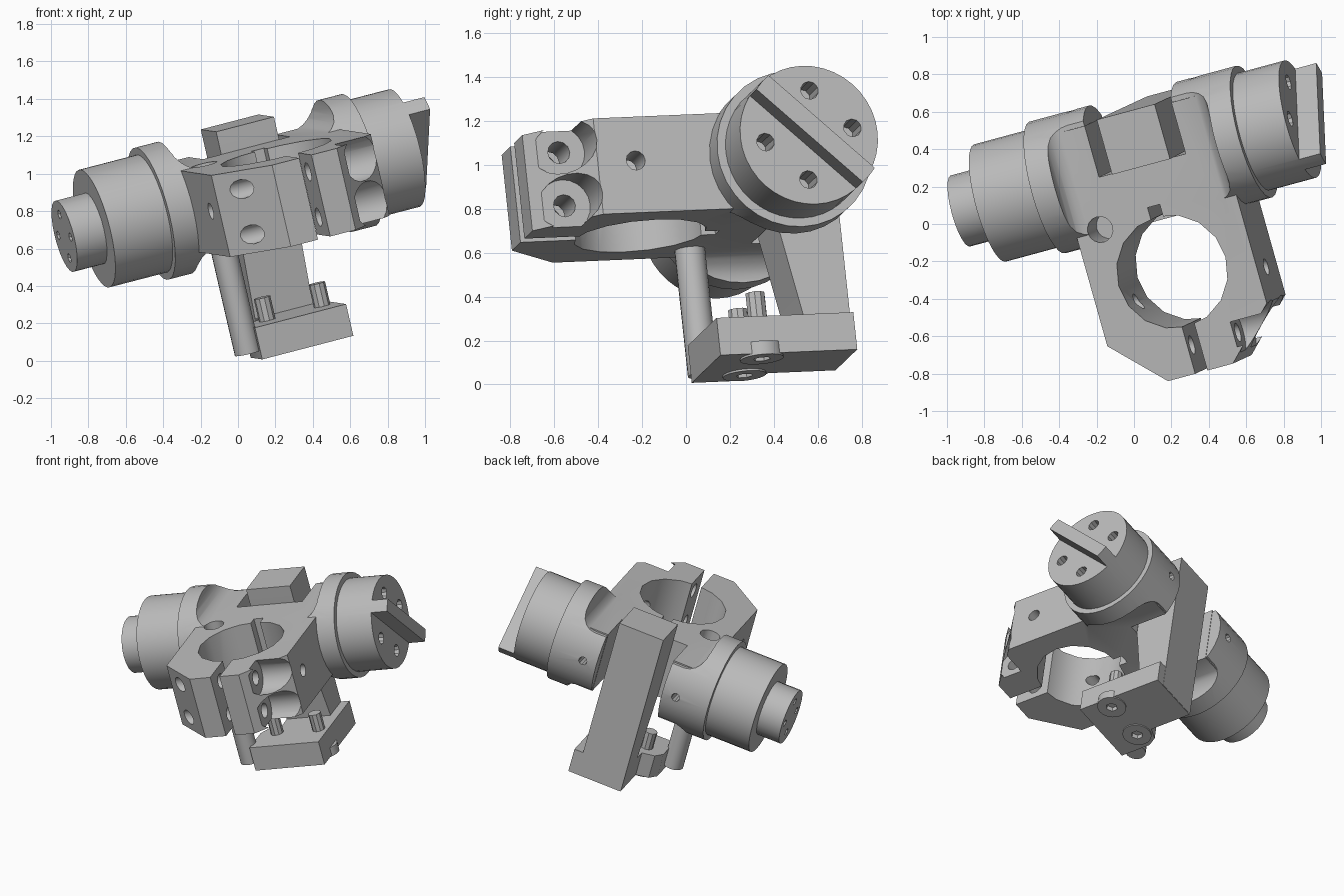
import bpy, bmesh, math
from mathutils import Matrix, Vector

old = bpy.data.objects.get("Cube")
if old:
    bpy.data.objects.remove(old, do_unlink=True)

# Tilted assembly frame: U along the shafts, V to the back, W up the clamp
U = Vector((0.936, 0.253, 0.243)).normalized()
W = Vector((-0.232, -0.106, 0.967))
W = (W - W.dot(U) * U).normalized()
V = W.cross(U)
FRAME = Matrix((U, V, W)).transposed().to_4x4()
MID = 0.397                 # middle of the clamp along U
AX_B, AX_C = 0.345, 0.845   # shaft axis along V and W
LOW, TOP = 0.61, 1.06       # clamp underside and top

metal = bpy.data.materials.new("grey metal")
metal.use_nodes = True
GREY = (0.5, 0.5, 0.5, 1)
metal.diffuse_color = GREY
metal.node_tree.nodes["Principled BSDF"].inputs["Base Color"].default_value = GREY


def finish(name, bm):
    bmesh.ops.recalc_face_normals(bm, faces=bm.faces)
    me = bpy.data.meshes.new(name)
    bm.to_mesh(me)
    bm.free()
    me.materials.append(metal)
    ob = bpy.data.objects.new(name, me)
    bpy.context.collection.objects.link(ob)
    ob.matrix_world = FRAME
    return ob


def prism(name, pts, lo, hi, place=lambda p, q, h: (p, q, h)):
    bm = bmesh.new()
    face = bm.faces.new([bm.verts.new(place(p, q, lo)) for p, q in pts])
    shift = Vector(place(0, 0, hi)) - Vector(place(0, 0, lo))
    ext = bmesh.ops.extrude_face_region(bm, geom=[face])
    moved = [g for g in ext["geom"] if isinstance(g, bmesh.types.BMVert)]
    bmesh.ops.translate(bm, vec=shift, verts=moved)
    return finish(name, bm)


def box(name, lo, hi, bevel=0):
    bm = bmesh.new()
    bmesh.ops.create_cube(bm, size=1)
    lo, hi = Vector(lo), Vector(hi)
    for v in bm.verts:
        v.co = (lo + hi) / 2 + v.co * (hi - lo)
    if bevel:
        bmesh.ops.bevel(bm, geom=bm.edges[:], offset=bevel, segments=5,
                        profile=0.5, affect='EDGES')
    return finish(name, bm)


def rod(name, r, start, end, sides=32):
    start, end = Vector(start), Vector(end)
    d = end - start
    bm = bmesh.new()
    spin = d.to_track_quat('Z', 'Y').to_matrix().to_4x4()
    bmesh.ops.create_cone(bm, cap_ends=True, segments=sides, radius1=r, radius2=r,
                          depth=d.length,
                          matrix=Matrix.Translation((start + end) / 2) @ spin)
    return finish(name, bm)


def combine(ob, others, mode='DIFFERENCE'):
    for other in others:
        other.hide_render = True
        mod = ob.modifiers.new("cut", 'BOOLEAN')
        mod.operation, mod.solver, mod.object = mode, 'EXACT', other
    bpy.context.view_layer.update()
    deps = bpy.context.evaluated_depsgraph_get()
    ob.data = bpy.data.meshes.new_from_object(ob.evaluated_get(deps))
    ob.modifiers.clear()
    for other in others:
        bpy.data.objects.remove(other, do_unlink=True)
    return ob


def along(a0, a1, b, c):
    return (a0, b, c), (a1, b, c)


# Clamp plate with tapered nose
half = [(0.455, 0.62), (0.455, -0.55), (0.185, -0.815)]
outline = [(MID + a, b) for a, b in half] + [(MID - a, b) for a, b in reversed(half)]
body = prism("clamp_body", outline, LOW, TOP)

# Shaft collars, milled down level with the plate on their inner part
for side in (-1, 1):
    collar = rod("collar", 0.365,
                 *along(MID + side * 0.25, MID + side * 0.59, AX_B, AX_C))
    combine(collar, [
        box("mill_top", (MID - 0.46, -1, TOP - 0.01), (MID + 0.46, 2, 1.8), 0.12),
        box("mill_low", (MID - 0.46, -1, -0.2), (MID + 0.46, 2, LOW + 0.01), 0.12)])
    combine(body, [collar], 'UNION')

cuts = [
    rod("bore", 0.305, (MID, -0.255, 0.4), (MID, -0.255, 1.3), 16),
    box("keyway", (MID - 0.035, -0.1, 0.4), (MID + 0.035, 0.11, 1.3)),
    box("slit", (MID - 0.03, -1, 0.4), (MID + 0.04, -0.4, 1.3)),
    box("back_notch", (0.15, 0.335, 0.3), (0.645, 1.2, 1.5)),
    rod("set_screw_hole", 0.045, *along(-0.3, 1.1, -0.37, 0.855), 12),
    rod("post_hole", 0.07, (0.078, 0.063, 0.85), (0.078, 0.063, 1.2), 16)]
for c in (0.96, 0.71):
    cuts += [rod("clamp_screw_hole", 0.052, *along(-0.2, 1.0, -0.665, c), 12),
             rod("screw_pocket", 0.122, *along(0.63, 1.1, -0.665, c), 20)]
for a in (MID - 0.35, MID + 0.35):
    cuts.append(rod("collar_hole", 0.03, (a, 0.55, AX_C), (a, 0.9, AX_C), 10))
combine(body, cuts)

# Left shaft with its stepped boss
left = rod("left_shaft", 0.325, *along(-0.52, -0.1, AX_B, AX_C), 40)
boss = rod("left_boss", 0.197, *along(-0.69, -0.5, AX_B, AX_C), 24)
combine(boss, [rod("boss_hole", 0.025, *along(-0.8, -0.6, AX_B + y, AX_C + z), 8)
               for y, z in ((0.12, 0), (-0.12, 0), (0, 0.12), (0, -0.12))])

# Right shaft: a diagonal drive ridge left standing on the end face
right = rod("right_shaft", 0.325, *along(0.9, 1.37, AX_B, AX_C), 40)


def diagonal(d, n):
    s = math.sqrt(0.5)
    return AX_B + (n - d) * s, AX_C + (n + d) * s


cuts = []
for side in (-1, 1):
    strip = [diagonal(d, side * n) for d, n in
             ((-0.6, 0.045), (0.6, 0.045), (0.6, 0.6), (-0.6, 0.6))]
    cuts.append(prism("ridge_side", strip, 1.25, 1.6, lambda p, q, h: (h, p, q)))
for d in (-0.13, 0.13):
    for n in (-0.165, 0.165):
        cuts.append(rod("face_hole", 0.042, *along(1.1, 1.5, *diagonal(d, n)), 10))
combine(right, cuts)

# Rear upright, slightly thinner towards its foot
prism("rear_upright", [(0.335, 1.185), (0.64, 1.185), (0.64, -0.02), (0.42, -0.02),
                       (0.42, 0.16), (0.342, 0.6)],
      0.255, 0.585, lambda p, q, h: (h, p, q))

# Foot plate, its two screws and the guide post
foot = prism("foot_plate", [(0.65, 0.638), (0.65, -0.01), (0.13, -0.01), (0.13, 0.22),
                            (0.17, 0.29), (0.257, 0.32), (0.257, 0.638)],
             -0.025, 0.15)
for a in (0.262, 0.575):
    rod("foot_screw", 0.045, (a, 0.205, 0.1), (a, 0.205, 0.275), 10)
    head = rod("foot_screw_head", 0.1, (a, 0.205, -0.034), (a, 0.205, 0.03), 24)
    combine(foot, [rod("head_seat", 0.099, (a, 0.205, -0.1), (a, 0.205, 0.025), 24)])
    combine(head, [rod("hex_socket", 0.04, (a, 0.205, -0.1), (a, 0.205, 0.0), 6)])
rod("guide_post", 0.07, (0.078, 0.063, 0.02), (0.078, 0.063, 0.7), 20)

# Smooth round walls, keep crisp edges
bpy.ops.object.select_all(action='DESELECT')
for ob in bpy.context.scene.objects:
    if ob.type == 'MESH':
        ob.select_set(True)
        bpy.context.view_layer.objects.active = ob
bpy.ops.object.shade_smooth_by_angle(angle=math.radians(31))
